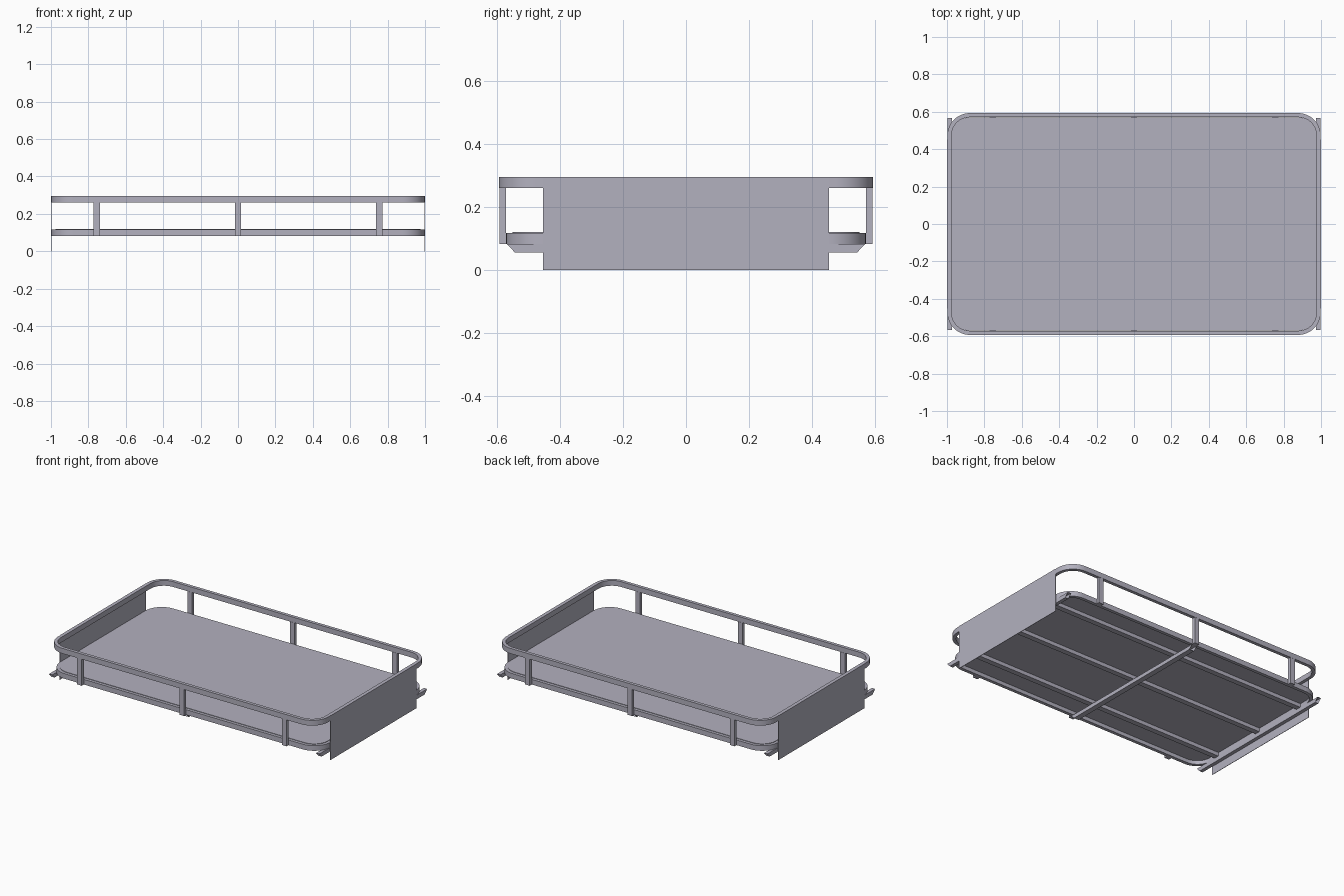
import bpy
import bmesh
from math import cos, sin, pi, radians

old = bpy.data.objects.get("Cube")
if old:
    bpy.data.objects.remove(old, do_unlink=True)

grey = bpy.data.materials.new("painted grey metal")
grey.use_nodes = True
colour = (0.45, 0.44, 0.52, 1)
grey.diffuse_color = colour
grey.node_tree.nodes["Principled BSDF"].inputs["Base Color"].default_value = colour


def make_object(name, bm, smooth=False):
    bmesh.ops.recalc_face_normals(bm, faces=bm.faces)
    mesh = bpy.data.meshes.new(name)
    bm.to_mesh(mesh)
    bm.free()
    mesh.materials.append(grey)
    obj = bpy.data.objects.new(name, mesh)
    bpy.context.collection.objects.link(obj)
    if smooth:
        bpy.ops.object.select_all(action='DESELECT')
        obj.select_set(True)
        bpy.context.view_layer.objects.active = obj
        bpy.ops.object.shade_smooth_by_angle(angle=radians(30))
    return obj


def box(name, x0, x1, y0, y1, z0, z1):
    bm = bmesh.new()
    bmesh.ops.create_cube(bm, size=1)
    for v in bm.verts:
        v.co.x = x1 if v.co.x > 0 else x0
        v.co.y = y1 if v.co.y > 0 else y0
        v.co.z = z1 if v.co.z > 0 else z0
    return make_object(name, bm)


def rounded_outline(hx, hy, r, steps=12):
    points = []
    corners = [(1, 1), (-1, 1), (-1, -1), (1, -1)]
    for q, (sx, sy) in enumerate(corners):
        for i in range(steps + 1):
            a = (q + i / steps) * pi / 2
            points.append((sx * (hx - r) + r * cos(a), sy * (hy - r) + r * sin(a)))
    return points


def rounded_ring(name, hx, hy, r, width, z0, z1):
    outer = rounded_outline(hx, hy, r)
    inner = rounded_outline(hx - width, hy - width, r - width)
    bm = bmesh.new()
    loops = [[bm.verts.new((x, y, z)) for x, y in outline]
             for outline, z in ((outer, z0), (outer, z1), (inner, z1), (inner, z0))]
    n = len(outer)
    for k in range(4):
        a, b = loops[k], loops[(k + 1) % 4]
        for i in range(n):
            j = (i + 1) % n
            bm.faces.new((a[i], a[j], b[j], b[i]))
    return make_object(name, bm, smooth=True)


def rounded_plate(name, hx, hy, r, z0, z1):
    bm = bmesh.new()
    base = bm.faces.new([bm.verts.new((x, y, z0)) for x, y in rounded_outline(hx, hy, r)])
    top = bmesh.ops.extrude_face_region(bm, geom=[base], use_keep_orig=True)
    for v in top["geom"]:
        if isinstance(v, bmesh.types.BMVert):
            v.co.z = z1
    return make_object(name, bm, smooth=True)


def open_tube(name, x0, x1, z0, z1, half_top, half_bottom):
    # Hollow cross tube with its ends cut at a slant
    bm = bmesh.new()
    rings = []
    for s in (-1, 1):
        rings.append([bm.verts.new((x, s * h, z)) for x, h, z in (
            (x0, half_bottom, z0), (x1, half_bottom, z0),
            (x1, half_top, z1), (x0, half_top, z1))])
    for i in range(4):
        j = (i + 1) % 4
        bm.faces.new((rings[0][i], rings[0][j], rings[1][j], rings[1][i]))
    return make_object(name, bm)


# Deck and its surrounding frame
rounded_ring("deck_frame", 0.997, 0.57, 0.12, 0.022, 0.083, 0.117)
rounded_plate("deck", 0.977, 0.55, 0.1, 0.108, 0.12)

# Upper guard rail
rounded_ring("guard_rail", 0.998, 0.593, 0.12, 0.022, 0.26, 0.295)

# Posts outside the long sides
for side, s in (("front", -1), ("back", 1)):
    for place, x in (("right", -0.755), ("middle", 0), ("left", 0.755)):
        y0, y1 = sorted((s * 0.57, s * 0.592))
        box(f"{side}_{place}_post", x - 0.017, x + 0.017, y0, y1, 0.083, 0.26)

# Thin end panels
for side, s in (("right", -1), ("left", 1)):
    x0, x1 = sorted((s * 0.997, s * 1.0))
    box(f"{side}_end_panel", x0, x1, -0.453, 0.453, 0, 0.295)

# Long beams under the deck
for place, y in (("front", -0.385), ("middle", 0), ("back", 0.385)):
    box(f"{place}_floor_beam", -0.976, 0.976, y - 0.018, y + 0.018, 0.083, 0.109)

# Cross tubes below the frame
open_tube("middle_cross_tube", -0.018, 0.018, 0.058, 0.083, 0.568, 0.543)
open_tube("right_cross_tube", -0.997, -0.973, 0.056, 0.083, 0.568, 0.543)
open_tube("left_cross_tube", 0.973, 0.997, 0.056, 0.083, 0.568, 0.543)
